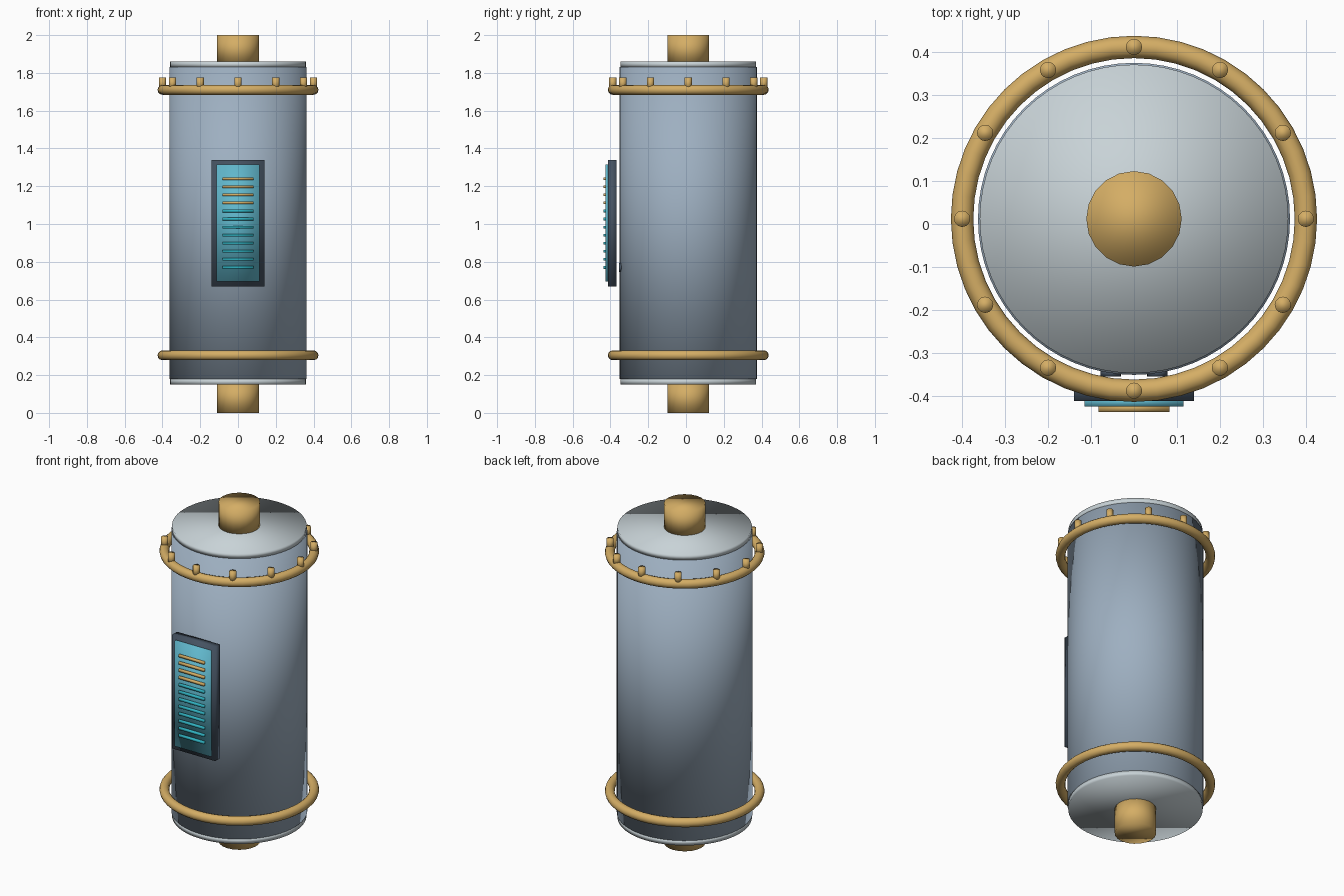
import bpy
import math

cube = bpy.data.objects.get("Cube")
if cube:
    bpy.data.objects.remove(cube, do_unlink=True)

CY = 0.012  # body axis offset in y


def material(name, rgb):
    m = bpy.data.materials.new(name)
    m.use_nodes = True
    m.diffuse_color = (*rgb, 1)
    m.node_tree.nodes["Principled BSDF"].inputs["Base Color"].default_value = (*rgb, 1)
    return m


steel = material("blue grey steel", (0.34, 0.43, 0.53))
pale = material("pale grey", (0.58, 0.65, 0.68))
brass = material("brass", (0.66, 0.42, 0.13))
dark = material("dark slate", (0.06, 0.085, 0.12))
screen_blue = material("screen blue", (0.12, 0.48, 0.61))
teal = material("bright teal", (0.03, 0.45, 0.54))


def finish(name, mat):
    ob = bpy.context.object
    ob.name = name
    ob.data.materials.append(mat)
    bpy.ops.object.shade_smooth()
    return ob


def cylinder(name, mat, radius, z0, z1, x=0, y=CY, sides=48):
    bpy.ops.mesh.primitive_cylinder_add(vertices=sides, radius=radius, depth=z1 - z0,
                                        location=(x, y, (z0 + z1) / 2))
    return finish(name, mat)


def box(name, mat, half_x, y0, y1, z0, z1):
    bpy.ops.mesh.primitive_cube_add(size=1, location=(0, (y0 + y1) / 2, (z0 + z1) / 2))
    bpy.context.object.scale = (2 * half_x, y1 - y0, z1 - z0)
    bpy.ops.object.transform_apply(location=False, rotation=False, scale=True)
    return finish(name, mat)


# Main tank with end caps and axle stubs
cylinder("tank_body", steel, 0.363, 0.18, 1.83, sides=64)
for end, cap, stub in (("bottom", (0.15, 0.18), (0, 0.16)), ("top", (1.83, 1.86), (1.85, 2))):
    cylinder(end + "_cap", pale, 0.359, *cap, sides=64)
    cylinder(end + "_stub", brass, 0.111, *stub, sides=20)

# Brass hoops
for end, z in (("bottom", 0.305), ("top", 1.71)):
    bpy.ops.mesh.primitive_torus_add(major_radius=0.4, minor_radius=0.026, major_segments=48,
                                     minor_segments=12, location=(0, CY, z))
    finish(end + "_hoop", brass)

# Studs round the top hoop
for i in range(12):
    a = i * math.pi / 6
    cylinder(f"stud_{i + 1}", brass, 0.019, 1.715, 1.775,
             0.4 * math.cos(a), CY + 0.4 * math.sin(a), 12)

# Gauge panel on the front
box("panel_frame", dark, 0.14, -0.412, -0.367, 0.67, 1.34)
box("panel_screen", screen_blue, 0.115, -0.425, -0.405, 0.695, 1.315)
for i in range(12):
    z = 0.77 + i * 0.0427
    box(f"gauge_bar_{i + 1}", brass if i > 7 else teal, 0.083, -0.437, -0.42, z - 0.007, z + 0.007)

# Small knobs behind the panel
for side, x in (("left", 0.054), ("right", -0.054)):
    bpy.ops.mesh.primitive_cylinder_add(vertices=16, radius=0.024, depth=0.016,
                                        location=(x, -0.347, 0.77), rotation=(math.pi / 2, 0, 0))
    finish(side + "_knob", dark)
